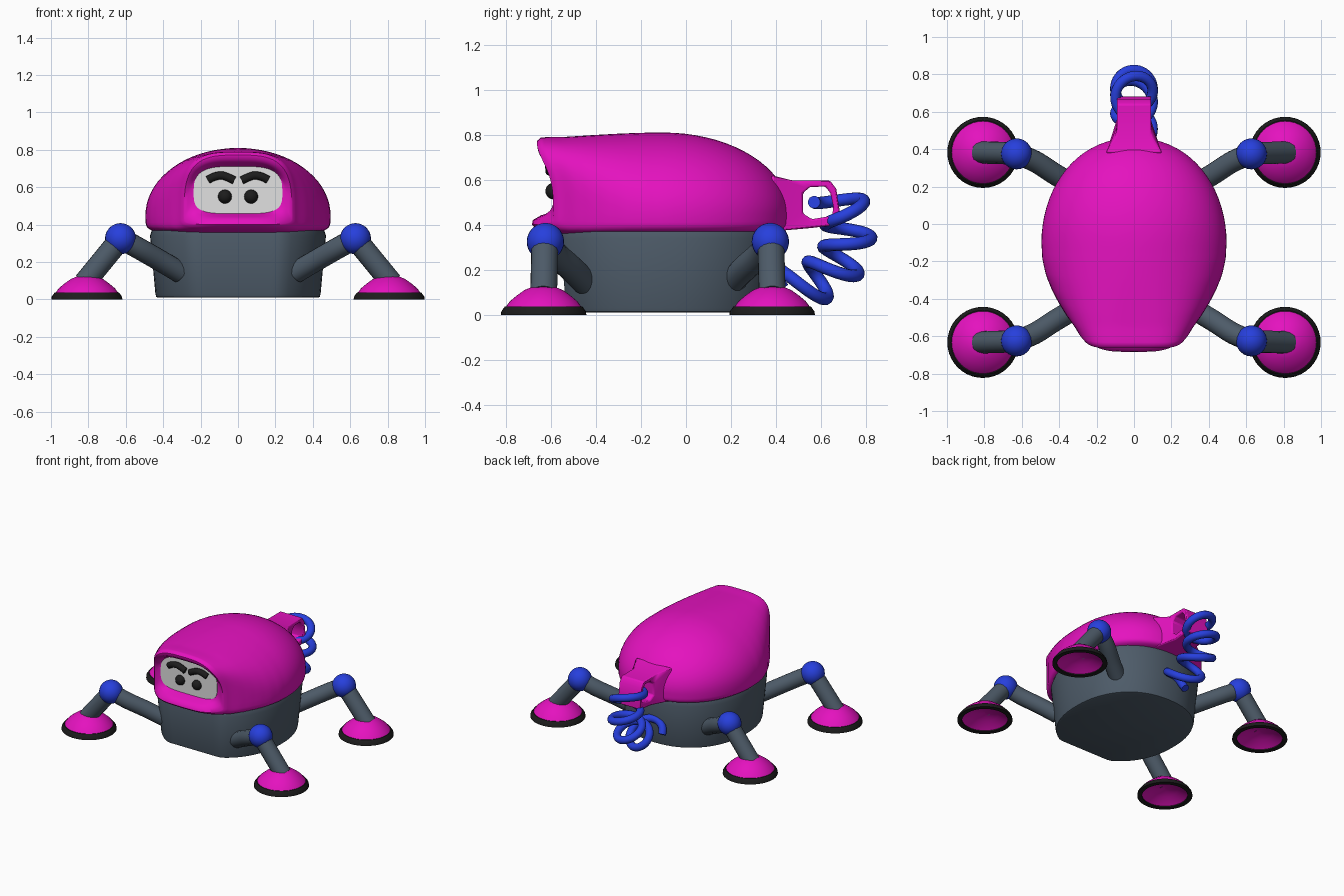
import bpy, bmesh, math
from mathutils import Vector

if "Cube" in bpy.data.objects:
    bpy.data.objects.remove(bpy.data.objects["Cube"])

def material(name, rgb):
    m = bpy.data.materials.new(name)
    m.diffuse_color = (*rgb, 1)
    m.use_nodes = True
    m.node_tree.nodes["Principled BSDF"].inputs["Base Color"].default_value = m.diffuse_color
    return m

PINK = material("magenta", (0.78, 0.006, 0.52))
GREY = material("slate grey", (0.075, 0.105, 0.14))
BLUE = material("blue", (0.02, 0.05, 0.72))
BLACK = material("black", (0.012, 0.012, 0.012))
WHITE = material("off white", (0.75, 0.75, 0.75))

def finish(name, bm, mat, angle=40):
    bmesh.ops.remove_doubles(bm, verts=bm.verts, dist=1e-5)
    bmesh.ops.recalc_face_normals(bm, faces=bm.faces)
    me = bpy.data.meshes.new(name)
    bm.to_mesh(me)
    bm.free()
    me.materials.append(mat)
    ob = bpy.data.objects.new(name, me)
    bpy.context.collection.objects.link(ob)
    bpy.ops.object.select_all(action='DESELECT')
    ob.select_set(True)
    bpy.context.view_layer.objects.active = ob
    bpy.ops.object.shade_smooth_by_angle(angle=math.radians(angle))
    return ob

def loft(name, rings, mat, cap_start=True, cap_end=True, closed=False, angle=40):
    bm = bmesh.new()
    rows = [[bm.verts.new(p) for p in r] for r in rings]
    n = len(rows[0])
    pairs = list(zip(rows, rows[1:])) + ([(rows[-1], rows[0])] if closed else [])
    for a, b in pairs:
        for i in range(n):
            j = (i + 1) % n
            bm.faces.new((a[i], a[j], b[j], b[i]))
    if cap_start and not closed:
        bm.faces.new(rows[0])
    if cap_end and not closed:
        bm.faces.new(rows[-1])
    return finish(name, bm, mat, angle)

def lathe(name, profile, centre, mat, closed=False, n=40):
    rings = [[(centre[0] + max(r, 1e-4) * math.cos(k * math.tau / n),
               centre[1] + max(r, 1e-4) * math.sin(k * math.tau / n), centre[2] + z)
              for k in range(n)] for r, z in profile]
    return loft(name, rings, mat, closed=closed)

def tube(name, pts, radius, mat, n=16):
    pts = [Vector(p) for p in pts]
    rings, side = [], None
    for i, p in enumerate(pts):
        t = (pts[min(i + 1, len(pts) - 1)] - pts[max(i - 1, 0)]).normalized()
        ref = side if side else t.orthogonal()
        side = (ref - t * ref.dot(t)).normalized()
        up = t.cross(side)
        rings.append([p + radius * (side * math.cos(k * math.tau / n) + up * math.sin(k * math.tau / n))
                      for k in range(n)])
    return loft(name, rings, mat)

def ball(name, centre, r, mat):
    bm = bmesh.new()
    bmesh.ops.create_uvsphere(bm, u_segments=24, v_segments=16, radius=r)
    bmesh.ops.translate(bm, verts=bm.verts, vec=centre)
    return finish(name, bm, mat)

def spow(v, e):
    return math.copysign(abs(v) ** e, v)

def interp(table, u):
    for (u0, *a), (u1, *b) in zip(table, table[1:]):
        if u <= u1:
            f = (u - u0) / (u1 - u0)
            return [p + (q - p) * f for p, q in zip(a, b)]
    return table[-1][1:]

def smooth_path(pts, steps):
    out = []
    for i in range(len(pts) - 1):
        p = [Vector(pts[max(0, min(len(pts) - 1, i + k))]) for k in (-1, 0, 1, 2)]
        for s in range(steps):
            t = s / steps
            out.append(0.5 * (2 * p[1] + (p[2] - p[0]) * t + (2 * p[0] - 5 * p[1] + 4 * p[2] - p[3]) * t * t
                              + (3 * p[1] - p[0] - 3 * p[2] + p[3]) * t ** 3))
    return out + [Vector(pts[-1])]

# Shell: cross-sections from the rear tip to the hooded front, then an inset to the face
N = 72
ANG = [k * math.tau / N for k in range(N)]

def section(w, top, bottom, e):
    pts = []
    for a in ANG:
        s, c = math.sin(a), math.cos(a)
        ex, h = (e, top - 0.45) if s >= 0 else (0.4, 0.45 - bottom)
        pts.append((w * spow(c, ex), 0.45 + h * spow(s, ex)))
    return pts

rings = []
for k in range(18):
    v = math.cos(0.02 + k / 18 * (math.pi / 2 - 0.02))
    f = math.sqrt(1 - v * v)
    rings.append([(x, -0.1 + 0.56 * v, z) for x, z in
                  section(0.495 * f ** 0.92, 0.45 + 0.36 * f, 0.45 - 0.103 * f ** 0.35, 1)])
FRONT = [(0, 0.495, 0.81, 0.347, 1), (0.18, 0.49, 0.809, 0.347, 0.98), (0.36, 0.47, 0.805, 0.348, 0.93),
         (0.52, 0.438, 0.8, 0.35, 0.86), (0.66, 0.402, 0.795, 0.352, 0.78), (0.8, 0.36, 0.79, 0.358, 0.7),
         (0.91, 0.32, 0.79, 0.37, 0.63), (0.97, 0.302, 0.788, 0.385, 0.6), (1, 0.288, 0.772, 0.40, 0.6)]

def front_y(a):
    s, c = math.sin(a), abs(math.cos(a))
    if s >= 0:
        return -0.59 - 0.073 * (1 - c ** 4.8)
    return -0.59 - 0.095 * (1 - c ** 1.4)

for k in range(25):
    u = 1 - (1 - k / 24) ** 1.4
    rings.append([(x, -0.1 + u * (front_y(a) + 0.1), z)
                  for a, (x, z) in zip(ANG, section(*interp(FRONT, u)))])

def face_outline(y, g=1.0):
    pts = []
    for a in ANG:
        s, c = math.sin(a), math.cos(a)
        pts.append((g * 0.235 * spow(c, 0.5) * (1 - 0.14 * max(s, 0)), y, 0.585 + g * 0.125 * spow(s, 0.5)))
    return pts

inner = face_outline(-0.585)
rim = rings[-1]
for f, d in ((0.35, 0.04), (0.7, 0.4), (1.0, 1.0)):
    rings.append([(p[0] + (q[0] - p[0]) * f, p[1] + (q[1] - p[1]) * d, p[2] + (q[2] - p[2]) * f)
                  for p, q in zip(rim, inner)])
loft("body_shell", rings, PINK, angle=50)

# Face plate, eyes and brows
loft("face_plate", [face_outline(-0.584, 1.01), face_outline(-0.59, 1.01)], WHITE)
for sx, side in ((-1, "left"), (1, "right")):
    ball(side + "_eye", (sx * 0.07, -0.588, 0.55), 0.037, BLACK)
    brow = smooth_path([(sx * 0.16, -0.598, 0.64), (sx * 0.125, -0.603, 0.657), (sx * 0.08, -0.605, 0.662),
                        (sx * 0.02, -0.603, 0.637)], 5)
    tube(side + "_brow", brow, 0.022, BLACK, 12)

# Base tub: rounded plan with a flat front
def base_ring(g, z):
    pts = []
    for a in ANG:
        x, y = 0.475 * spow(math.cos(a), 0.9), 0.52 * spow(math.sin(a), 0.9)
        pts.append((g * x, -0.1 + g * max(y, -0.465), z))
    return pts

loft("base_tub", [base_ring(0.9, 0.01), base_ring(0.92, 0.014), base_ring(0.93, 0.03),
                  base_ring(0.99, 0.34), base_ring(0.97, 0.37)], GREY)

# Rear handle: a frame with a hole through its sides
OUT = [(0.38, 0.62), (0.47, 0.598), (0.64, 0.597), (0.668, 0.56), (0.682, 0.47), (0.682, 0.40), (0.55, 0.385), (0.38, 0.37)]
INN = [(0.52, 0.54), (0.55, 0.568), (0.62, 0.57), (0.642, 0.54), (0.655, 0.48), (0.65, 0.44), (0.56, 0.425), (0.52, 0.45)]

def handle_ring(pts, s):
    return [(s * (0.15 if y < 0.45 else 0.092), y, z) for y, z in pts]

handle = loft("rear_handle", [handle_ring(OUT, -1), handle_ring(OUT, 1), handle_ring(INN, 1), handle_ring(INN, -1)],
              PINK, closed=True)
bev = handle.modifiers.new("soft edges", 'BEVEL')
bev.width, bev.segments = 0.008, 2

# Coiled cable: helix around a curved axis
axis = smooth_path([(0, 0.665, 0.53), (0, 0.715, 0.43), (0, 0.72, 0.32), (0, 0.67, 0.215), (0, 0.57, 0.15), (0, 0.43, 0.12)], 32)
coil, TURNS = [], 4.25
for i, p in enumerate(axis):
    t = (axis[min(i + 1, len(axis) - 1)] - axis[max(i - 1, 0)]).normalized()
    t = (t + Vector((0, 0, -0.6))).normalized()
    nrm = Vector((1, 0, 0)).cross(t)
    ph = math.pi + i / (len(axis) - 1) * TURNS * math.tau
    if nrm.y < 0:
        nrm = -nrm
    coil.append(p + 0.1 * (nrm * math.cos(ph) + Vector((1, 0, 0)) * math.sin(ph)))
tube("coiled_cable", coil, 0.028, BLUE, 12)

# Four legs: upper arm, ball joint, lower leg and suction foot
for sx, side in ((-1, "left"), (1, "right")):
    for sy, end in ((-1, "front"), (1, "back")):
        def P(x, y, z):
            return (sx * x, -0.125 + sy * y, z)
        tag = f"{end}_{side}_"
        tube(tag + "upper_leg", smooth_path([P(0.31, 0.325, 0.145), P(0.42, 0.39, 0.21), P(0.53, 0.46, 0.273),
                                             P(0.63, 0.5, 0.328)], 5), 0.058, GREY)
        ball(tag + "joint", P(0.628, 0.5, 0.325), 0.083, BLUE)
        tube(tag + "lower_leg", [P(0.628, 0.502, 0.325), P(0.82, 0.508, 0.09)], 0.06, GREY)
        foot = P(0.808, 0.508, 0)
        lathe(tag + "foot_cup", [(0, 0.06), (0.09, 0.045), (0.158, 0.008), (0.168, 0.035), (0.15, 0.06), (0.12, 0.085),
                                 (0.085, 0.11), (0.045, 0.126), (0, 0.13)], foot, PINK)
        lathe(tag + "foot_rim", [(0.157, 0), (0.19, 0), (0.188, 0.015), (0.172, 0.037), (0.157, 0.037)],
              foot, BLACK, closed=True)
